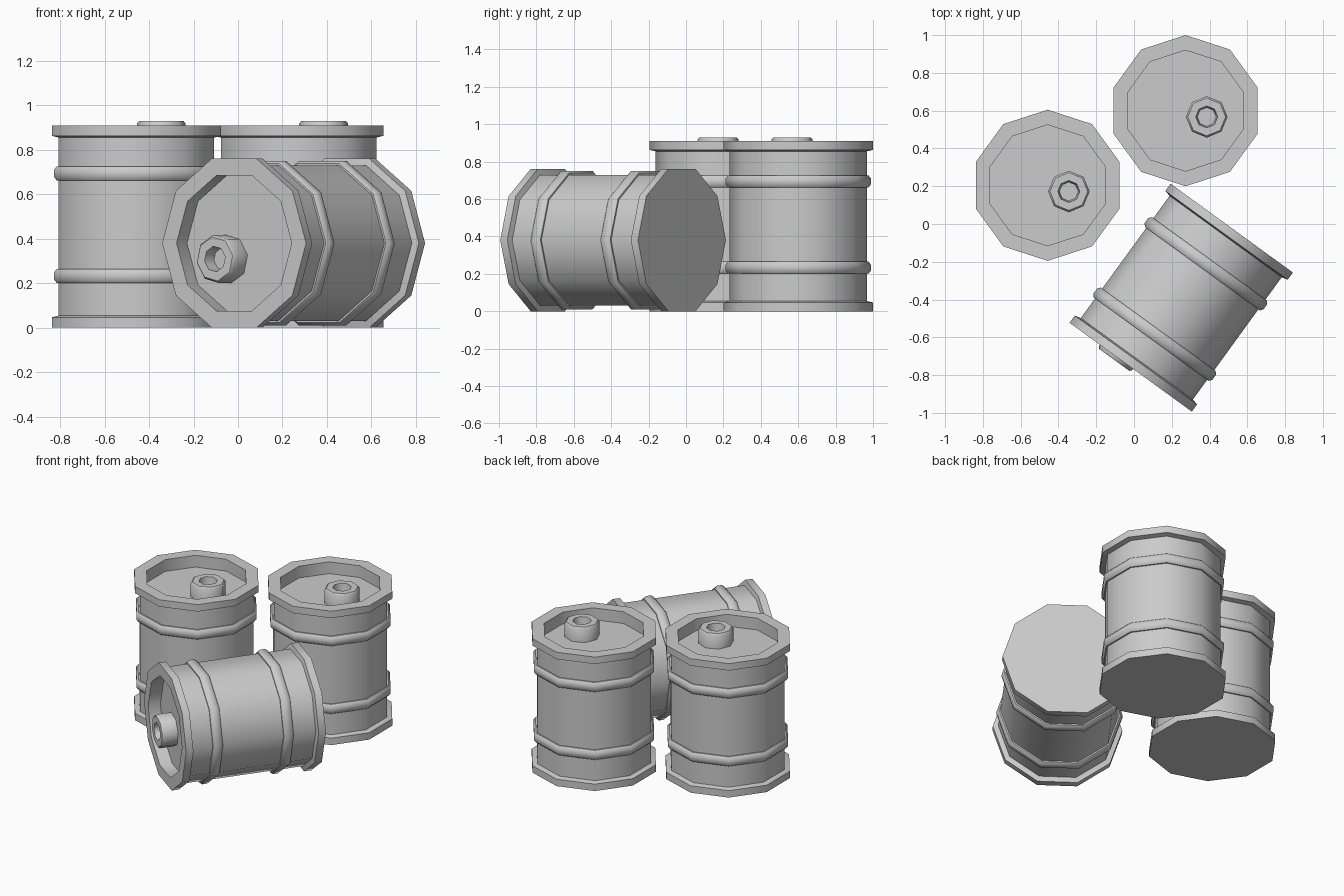
import bpy, bmesh
from math import sin, cos, pi, radians
from mathutils import Matrix, Vector

cube = bpy.data.objects.get("Cube")
if cube:
    bpy.data.objects.remove(cube)

SIDES = 10
HEIGHT = 0.91

steel = bpy.data.materials.new("grey_steel")
steel.use_nodes = True
grey = (0.6, 0.6, 0.6, 1)
steel.diffuse_color = grey
steel.node_tree.nodes["Principled BSDF"].inputs["Base Color"].default_value = grey


def lathe(name, profile, matrix, sides=SIDES, ring=False):
    """Turn (radius, height) points round z; a ring joins its ends, else they are capped."""
    bm = bmesh.new()
    loops = []
    for r, z in profile:
        angles = [pi / 2 + 2 * pi * i / sides for i in range(sides)]
        loops.append([bm.verts.new((r * cos(a), r * sin(a), z)) for a in angles])
    pairs = list(zip(loops, loops[1:]))
    if ring:
        pairs.append((loops[-1], loops[0]))
    else:
        bm.faces.new(loops[0][::-1])
        bm.faces.new(loops[-1])
    for low, high in pairs:
        for i in range(sides):
            j = (i + 1) % sides
            bm.faces.new((low[i], low[j], high[j], high[i]))
    bmesh.ops.recalc_face_normals(bm, faces=bm.faces)
    mesh = bpy.data.meshes.new(name)
    bm.to_mesh(mesh)
    bm.free()
    mesh.materials.append(steel)
    obj = bpy.data.objects.new(name, mesh)
    bpy.context.collection.objects.link(obj)
    obj.matrix_world = matrix
    bpy.ops.object.select_all(action="DESELECT")
    obj.select_set(True)
    bpy.context.view_layer.objects.active = obj
    bpy.ops.object.shade_smooth_by_angle(angle=radians(46))
    return obj


def barrel(name, matrix):
    # Drum with a rim at each end and a sunken lid
    lathe(name + "_drum", [
        (0.40, 0), (0.40, 0.047), (0.367, 0.055),
        (0.367, HEIGHT - 0.055), (0.40, HEIGHT - 0.047), (0.40, HEIGHT),
        (0.32, HEIGHT), (0.32, 0.83)], matrix)
    # Two raised hoops round the drum
    half = 0.032
    for part, z in (("_lower_hoop", 0.233), ("_upper_hoop", 0.694)):
        lathe(name + part, [
            (0.35, z - half), (0.376, z - half), (0.389, z - half / 2),
            (0.389, z + half / 2), (0.376, z + half), (0.35, z + half)],
            matrix, ring=True)
    # Filler spout with a hole, off centre on the lid
    lathe(name + "_spout", [
        (0.11, 0.82), (0.11, 0.918), (0.10, 0.93),
        (0.058, 0.93), (0.05, 0.87)],
        matrix @ Matrix.Translation((0.112, -0.033, 0)), sides=8)


barrel("left_barrel", Matrix.Translation((0.273, 0.60, 0)))
barrel("right_barrel", Matrix.Translation((-0.457, 0.205, 0)))

# Fallen barrel, lid facing the front and rolled onto one flat side
heading = radians(54)
lid_way = Vector((-cos(heading), -sin(heading), 0))
across = Vector((sin(heading), -cos(heading), 0))
basis = Matrix((across, Vector((0, 0, 1)), lid_way)).transposed().to_4x4()
roll = Matrix.Rotation(radians(-126), 4, "Z")
centre = Matrix.Translation((0.25, -0.39, 0.40 * cos(pi / SIDES)))
barrel("fallen_barrel",
       centre @ basis @ roll @ Matrix.Translation((0, 0, -HEIGHT / 2)))
